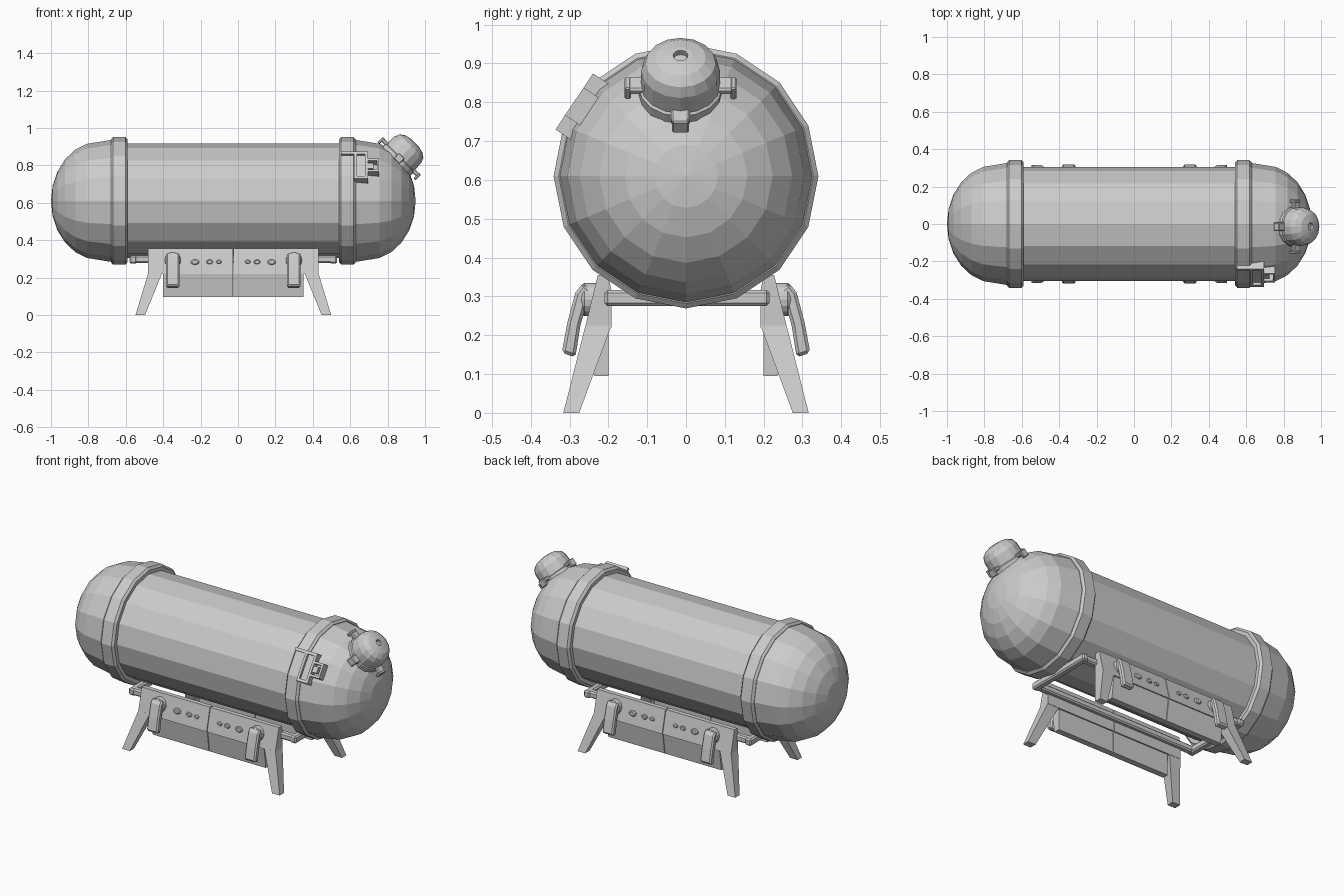
import bpy, bmesh, math
from mathutils import Matrix, Vector

if "Cube" in bpy.data.objects:
    bpy.data.objects.remove(bpy.data.objects["Cube"])

CX, CZ = -0.025, 0.61          # mirror plane of tank and stand, tank axis height


def finish(name, bm, mat=None, bevel=0):
    if mat is not None:
        bmesh.ops.transform(bm, matrix=mat, verts=bm.verts)
    bmesh.ops.recalc_face_normals(bm, faces=bm.faces)
    me = bpy.data.meshes.new(name)
    bm.to_mesh(me)
    bm.free()
    ob = bpy.data.objects.new(name, me)
    bpy.context.collection.objects.link(ob)
    if bevel:
        m = ob.modifiers.new("bevel", 'BEVEL')
        m.width, m.segments = bevel, 1
    return ob


def lathe(name, prof, mat, n=16, bevel=0):
    """Revolve (height, radius) points around local z."""
    bm = bmesh.new()
    rings = []
    for h, r in prof:
        if r == 0:
            rings.append([bm.verts.new((0, 0, h))])
        else:
            rings.append([bm.verts.new((r * math.cos(2 * math.pi * i / n),
                                        r * math.sin(2 * math.pi * i / n), h)) for i in range(n)])
    for a, b in zip(rings, rings[1:]):
        for i in range(n):
            j = (i + 1) % n
            vs = [a[i % len(a)], a[j % len(a)], b[j % len(b)], b[i % len(b)]]
            bm.faces.new(list(dict.fromkeys(vs)))
    return finish(name, bm, mat, bevel)


def loft(name, a, b, mat, bevel=0):
    """Solid between two matching closed loops of points."""
    bm = bmesh.new()
    va = [bm.verts.new(p) for p in a]
    vb = [bm.verts.new(p) for p in b]
    bm.faces.new(va)
    bm.faces.new(vb[::-1])
    for i in range(len(va)):
        j = (i + 1) % len(va)
        bm.faces.new((va[i], va[j], vb[j], vb[i]))
    return finish(name, bm, mat, bevel)


def prism(name, prof, x0, x1, mat, bevel=0):
    return loft(name, [(x0, y, z) for y, z in prof], [(x1, y, z) for y, z in prof], mat, bevel)


def box(name, x, y, z, mat, bevel=0):
    return prism(name, [(y[0], z[0]), (y[1], z[0]), (y[1], z[1]), (y[0], z[1])], x[0], x[1], mat, bevel)


def flip(sx, sy=1):
    return Matrix.Translation((CX, 0, 0)) @ Matrix.Diagonal((sx, sy, 1, 1))


def basis(o, x, y, z):
    m = Matrix((x, y, z)).transposed().to_4x4()
    m.translation = o
    return m


# local z runs along x for the tank parts
along_x = Matrix.Translation((0, 0, CZ)) @ Matrix.Rotation(math.pi / 2, 4, 'Y')

# tank body, end domes and bands
lathe("tank_body", [(-0.62, 0), (-0.62, 0.306), (0.62, 0.306), (0.62, 0)], flip(1) @ along_x)
dome = [(0.64, 0.0), (0.64, 0.325), (0.66, 0.325)]
dome += [(0.715 + 0.26 * math.sin(math.radians(t)), 0.316 * math.cos(math.radians(t)))
         for t in range(0, 90, 15)] + [(0.975, 0)]
band = [(0.565, 0.30), (0.565, 0.328), (0.577, 0.341), (0.643, 0.341), (0.655, 0.328), (0.655, 0.30)]
for s in (-1, 1):
    lathe("tank_dome", dome, flip(s) @ along_x)
    lathe("tank_band", band + band[:1], flip(s) @ along_x)

# tilted filler cap with a small hole
r2 = math.sqrt(0.5)
cap = basis((0.865, -0.014, 0.84), (r2, 0, -r2), (0, 1, 0), (r2, 0, r2))
lathe("filler_cap", [(-0.05, 0), (-0.05, 0.108), (0.0, 0.108), (0.005, 0.102), (0.06, 0.101), (0.088, 0.09),
                     (0.106, 0.065), (0.114, 0.03), (0.114, 0.019), (0.098, 0.019), (0.098, 0)], cap)
for i in range(4):
    m = cap @ Matrix.Rotation(i * math.pi / 2, 4, 'Z')
    box("cap_clip", (0.09, 0.135), (-0.024, 0.024), (-0.008, 0.014), m, 0.005)
    box("cap_clip_tab", (0.128, 0.144), (-0.022, 0.022), (-0.026, 0.016), m, 0.004)

# latch frames lying on one facet of the right band
a = math.radians(33.75)
n = Vector((0, -math.cos(a), math.sin(a)))
latch = basis(Vector((0, 0, CZ)) + n * 0.334, (1, 0, 0), (0, math.sin(a), math.cos(a)), n)
for x, y in [((0.55, 0.695), (0.07, 0.087)), ((0.62, 0.695), (-0.087, -0.07)),
             ((0.62, 0.635), (-0.075, 0.075)), ((0.68, 0.695), (-0.075, 0.075)),
             ((0.69, 0.755), (0.03, 0.043)), ((0.69, 0.755), (-0.043, -0.03)),
             ((0.742, 0.755), (-0.04, 0.04))]:
    box("latch_bar", x, y, (-0.045, 0.012), latch)
box("latch_plate", (0.63, 0.69), (-0.075, 0.075), (-0.04, -0.004), latch)
box("latch_tongue", (0.69, 0.725), (-0.018, 0.018), (-0.045, 0.006), latch)

# rail frame under the tank
for s in (-1, 1):
    box("cross_rail", (0.515, 0.555), (-0.21, 0.215), (0.275, 0.317), flip(s), 0.008)
    box("side_rail", (-0.55, 0.55), (0.168, 0.208), (0.278, 0.317), flip(1, s), 0.008)

# stand: each quarter has plates, a leg, a clamp and studs
plate = [(0.2, 0.355), (0.227, 0.355), (0.26, 0.22), (0.192, 0.22), (0.192, 0.315)]
skirt = [(0.2, 0.225), (0.254, 0.225), (0.236, 0.095), (0.2, 0.095)]
clamp = [(0.245, 0.318), (0.265, 0.335), (0.285, 0.31), (0.305, 0.235), (0.32, 0.155),
         (0.285, 0.143), (0.272, 0.225), (0.255, 0.285)]
along_y = Matrix.Rotation(-math.pi / 2, 4, 'X')
for sx in (-1, 1):
    for sy in (-1, 1):
        m = flip(sx, sy)
        prism("stand_plate", plate, 0.002, 0.455, m)
        prism("stand_skirt", skirt, 0.002, 0.375, m)
        loft("stand_leg",
             [(0.38, 0.192, 0.225), (0.455, 0.192, 0.225), (0.455, 0.259, 0.225), (0.38, 0.259, 0.225)],
             [(0.472, 0.275, 0), (0.523, 0.275, 0), (0.523, 0.316, 0), (0.472, 0.316, 0)], m)
        prism("clamp_arm", clamp, 0.288, 0.36, m, 0.008)
        lathe("clamp_head", [(0.23, 0), (0.23, 0.043), (0.262, 0.043), (0.27, 0.036), (0.27, 0)],
              m @ Matrix.Translation((0.324, 0, 0.292)) @ along_y)
        for x, r in ((0.205, 0.023), (0.127, 0.018), (0.077, 0.015)):
            lathe("plate_stud", [(0.22, 0), (0.22, r), (0.25, r), (0.255, r * 0.7), (0.255, 0)],
                  m @ Matrix.Translation((x, 0, 0.284)) @ along_y @ Matrix.Diagonal((1, 0.7, 1, 1)), 12)
